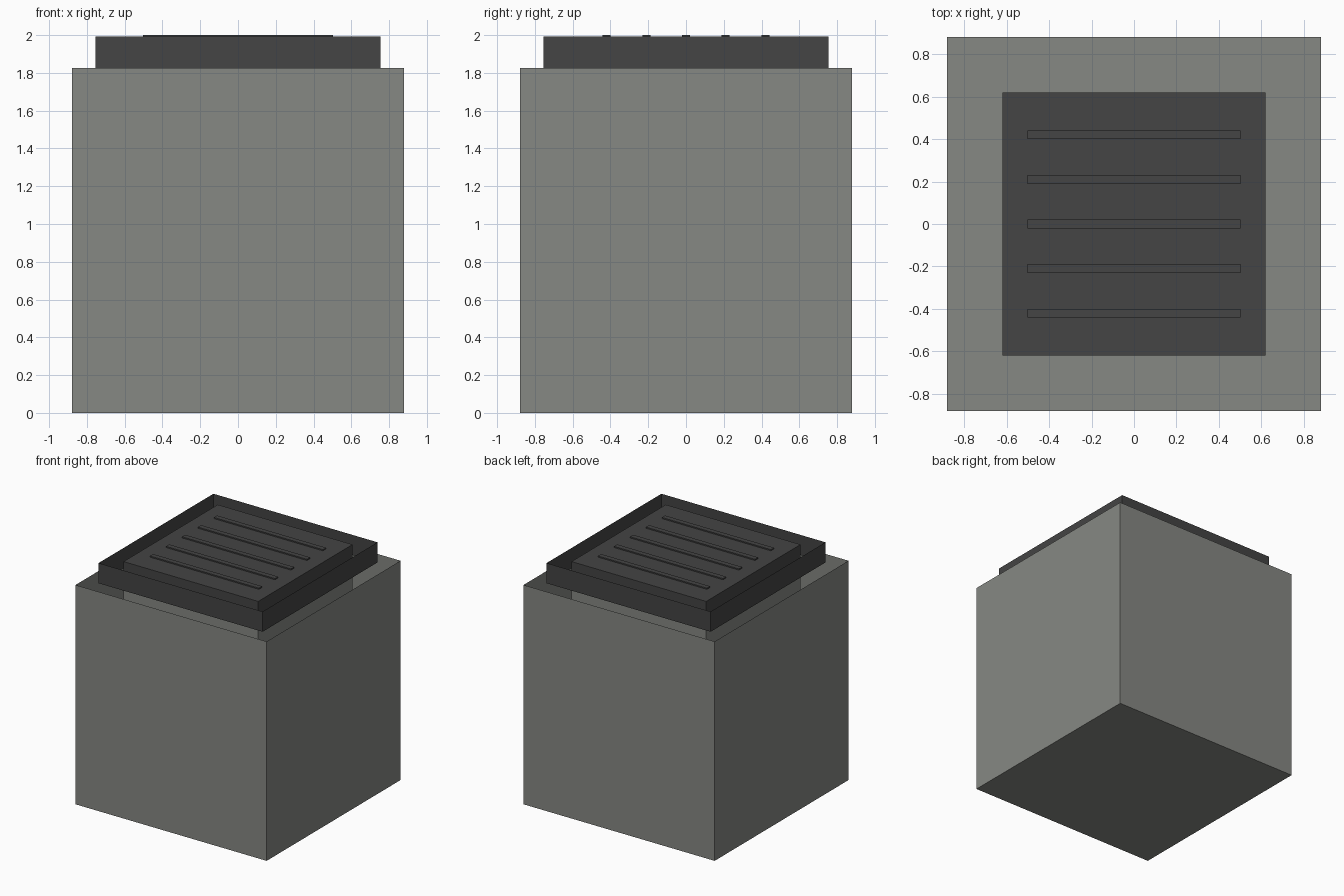
import bpy, bmesh

if "Cube" in bpy.data.objects:
    bpy.data.objects.remove(bpy.data.objects["Cube"])


def material(name, colour):
    m = bpy.data.materials.new(name)
    m.diffuse_color = (*colour, 1)
    m.use_nodes = True
    m.node_tree.nodes["Principled BSDF"].inputs["Base Color"].default_value = m.diffuse_color
    return m


concrete = material("concrete_grey", (0.238, 0.246, 0.227))
iron = material("cast_iron", (0.058, 0.058, 0.058))


def shell(name, hx, hy, z0, z1, mat, y=0, top=True, bottom=True):
    """Box with optional top and bottom; without them it is a thin sleeve."""
    bm = bmesh.new()
    bmesh.ops.create_cube(bm, size=1)
    for v in bm.verts:
        v.co = (v.co.x * 2 * hx, v.co.y * 2 * hy + y, z1 if v.co.z > 0 else z0)
    bm.normal_update()
    drop = [f for f in bm.faces
            if (f.normal.z > 0.5 and not top) or (f.normal.z < -0.5 and not bottom)]
    bmesh.ops.delete(bm, geom=drop, context='FACES')
    me = bpy.data.meshes.new(name)
    bm.to_mesh(me)
    bm.free()
    me.materials.append(mat)
    ob = bpy.data.objects.new(name, me)
    bpy.context.collection.objects.link(ob)
    return ob


# Concrete chamber: open outer casing with a floor, and the inner shaft
shell("chamber_casing", 0.88, 0.88, 0, 1.825, concrete, top=False)
shell("inner_shaft", 0.62, 0.62, 0, 1.825, concrete, top=False, bottom=False)

# Iron collar is an open sleeve around the raised cover
shell("collar_frame", 0.755, 0.755, 1.825, 1.993, iron, top=False, bottom=False)
shell("cover_plate", 0.62, 0.62, 1.825, 1.99, iron)

# Five raised ribs on the cover
for i in range(5):
    shell(f"cover_rib_{i + 1}", 0.502, 0.021, 1.985, 2.0, iron, y=(i - 2) * 0.21)
